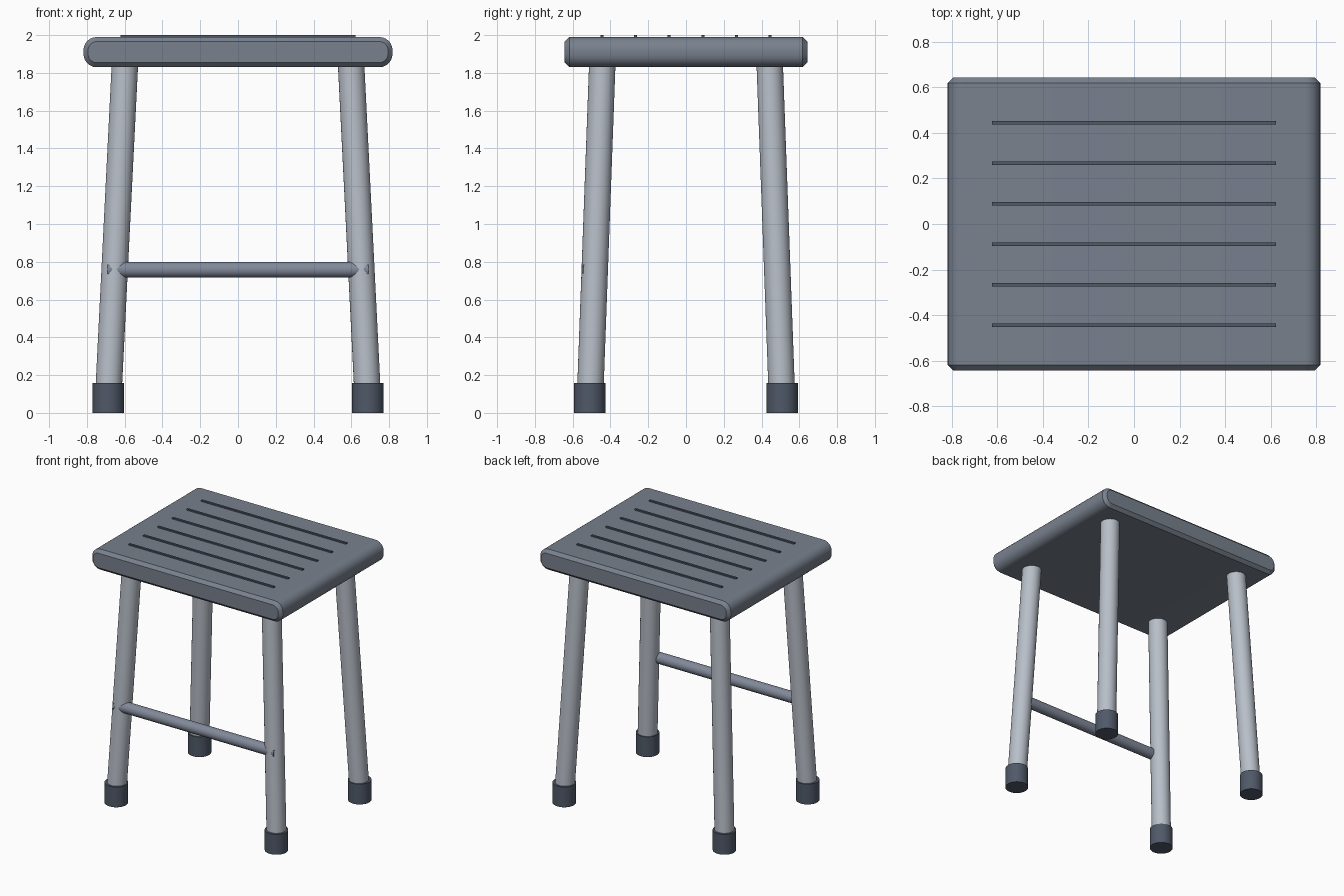
import bpy, bmesh, math
from mathutils import Vector

if "Cube" in bpy.data.objects:
    bpy.data.objects.remove(bpy.data.objects["Cube"])


def material(name, rgb):
    m = bpy.data.materials.new(name)
    m.diffuse_color = (*rgb, 1)
    m.use_nodes = True
    m.node_tree.nodes["Principled BSDF"].inputs["Base Color"].default_value = m.diffuse_color
    return m


SEAT = material("slate grey", (0.19, 0.22, 0.27))
METAL = material("light metal", (0.48, 0.52, 0.58))
BAR = material("mid grey", (0.22, 0.25, 0.32))
RUBBER = material("dark rubber", (0.08, 0.10, 0.14))


def smooth(ob, name, mat):
    ob.name = name
    ob.data.materials.append(mat)
    bpy.ops.object.select_all(action='DESELECT')
    bpy.context.view_layer.objects.active = ob
    ob.select_set(True)
    bpy.ops.object.shade_smooth_by_angle(angle=math.radians(30))


def rod(name, a, b, r, mat, sides=32):
    a, b = Vector(a), Vector(b)
    d = b - a
    bpy.ops.mesh.primitive_cylinder_add(
        vertices=sides, radius=r, depth=d.length, location=(a + b) / 2,
        rotation=d.to_track_quat('Z', 'Y').to_euler())
    smooth(bpy.context.object, name, mat)


# Seat: rounded-end profile running along y, chamfered at front and back
def rounded_profile(hx, hz, r, steps=6):
    pts = []
    for cx, cz, start in ((1, 1, 0), (-1, 1, 90), (-1, -1, 180), (1, -1, 270)):
        for i in range(steps + 1):
            t = math.radians(start + 90 * i / steps)
            pts.append((cx * (hx - r) + r * math.cos(t), cz * (hz - r) + r * math.sin(t)))
    return pts


bm = bmesh.new()
rings = []
for y, inset in ((-0.642, 0.024), (-0.618, 0), (0.618, 0), (0.642, 0.024)):
    prof = rounded_profile(0.818 - inset, 0.08 - inset, 0.07 - inset)
    rings.append([bm.verts.new((x, y, 1.91 + z)) for x, z in prof])
for r0, r1 in zip(rings, rings[1:]):
    for i in range(len(r0)):
        j = (i + 1) % len(r0)
        bm.faces.new((r0[i], r0[j], r1[j], r1[i]))
bm.faces.new(rings[0])
bm.faces.new(rings[-1])
bmesh.ops.recalc_face_normals(bm, faces=bm.faces)
me = bpy.data.meshes.new("seat")
bm.to_mesh(me)
bm.free()
seat = bpy.data.objects.new("seat", me)
bpy.context.collection.objects.link(seat)
smooth(seat, "seat", SEAT)

# Thin grip strips on the seat top
for i in range(6):
    bpy.ops.mesh.primitive_cube_add(size=1, location=(0, (i - 2.5) * 0.1775, 1.99))
    strip = bpy.context.object
    strip.name = f"grip_strip_{i + 1}"
    strip.scale = (1.244, 0.016, 0.02)
    strip.data.materials.append(RUBBER)

# Splayed legs with rubber feet
for sx, side in ((-1, "left"), (1, "right")):
    for sy, end in ((-1, "front"), (1, "back")):
        rod(f"{end}_{side}_leg", (sx * 0.687, sy * 0.508, 0.08),
            (sx * 0.597, sy * 0.442, 1.88), 0.07, METAL)
        rod(f"{end}_{side}_foot", (sx * 0.687, sy * 0.51, 0),
            (sx * 0.687, sy * 0.51, 0.157), 0.083, RUBBER)

# Front stretcher bar
rod("front_stretcher", (-0.69, -0.51, 0.758), (0.69, -0.51, 0.758), 0.042, BAR, 24)
